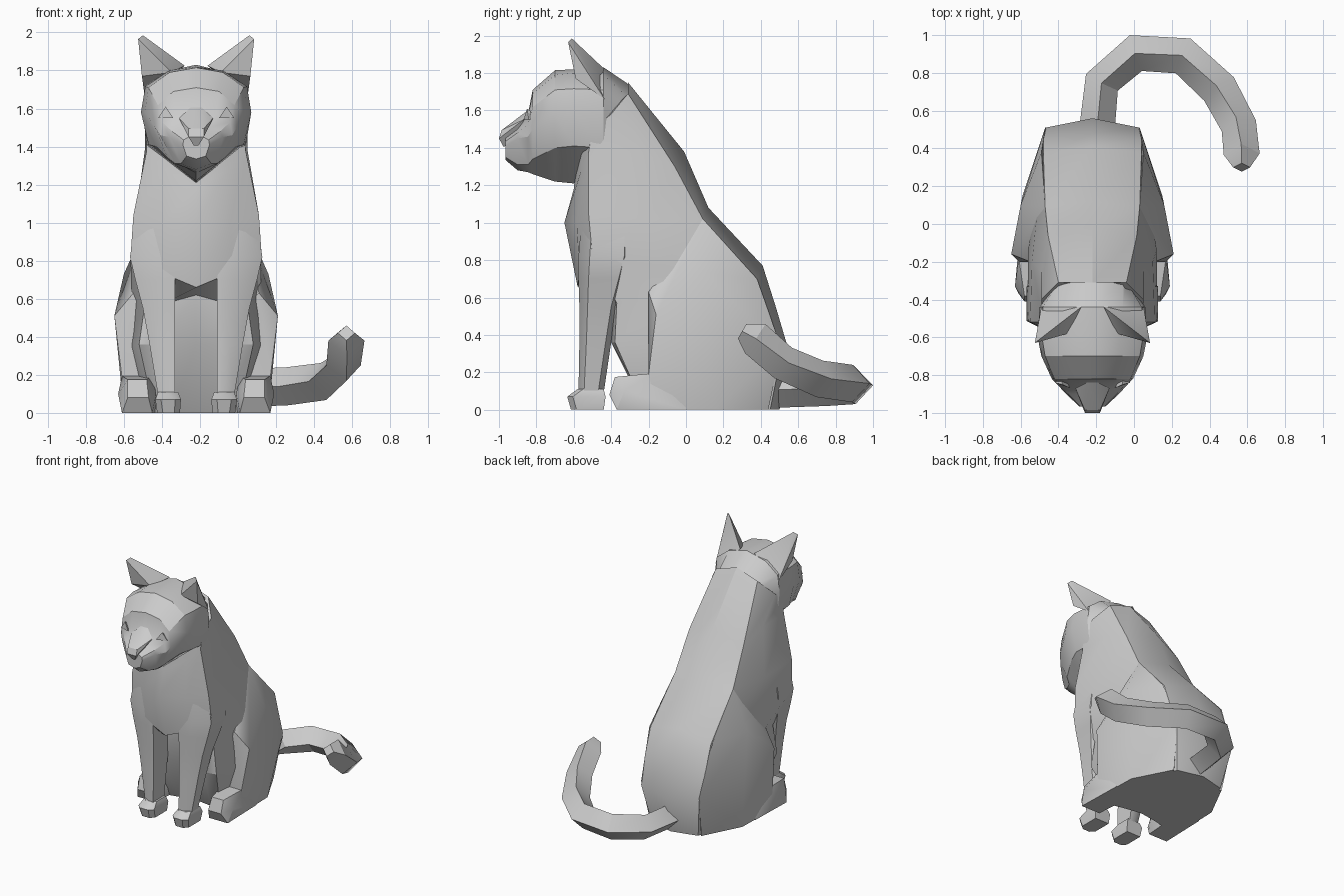
import bpy, bmesh, math
from mathutils import Vector

CX = -0.22   # symmetry plane of the body; the tail swings out to +x


def finish(name, bm, angle=32):
    bmesh.ops.recalc_face_normals(bm, faces=bm.faces)
    me = bpy.data.meshes.new(name)
    bm.to_mesh(me)
    bm.free()
    ob = bpy.data.objects.new(name, me)
    bpy.context.collection.objects.link(ob)
    bpy.ops.object.select_all(action='DESELECT')
    ob.select_set(True)
    bpy.context.view_layer.objects.active = ob
    bpy.ops.object.shade_smooth_by_angle(angle=math.radians(angle))
    return ob


def loft(name, rings):
    """Skin a list of equal-length point rings and cap both ends."""
    bm = bmesh.new()
    vs = [[bm.verts.new((x + CX, y, z)) for x, y, z in r] for r in rings]
    n = len(vs[0])
    for a, b in zip(vs, vs[1:]):
        for i in range(n):
            j = (i + 1) % n
            bm.faces.new((a[i], a[j], b[j], b[i]))
    bm.faces.new(vs[0])
    bm.faces.new(vs[-1])
    return finish(name, bm)


def hull(name, pts):
    bm = bmesh.new()
    for x, y, z in pts:
        bm.verts.new((x + CX, y, z))
    bmesh.ops.convex_hull(bm, input=bm.verts)
    loose = [v for v in bm.verts if not v.link_faces]
    bmesh.ops.delete(bm, geom=loose, context='VERTS')
    return finish(name, bm)


def both(pts):
    """Points plus their mirror images."""
    return [(s * x, y, z) for s in (1, -1) for x, y, z in pts]


def sym_ring(half):
    """Half ring (first and last point on the centre plane) to full ring."""
    return half + [(-x, y, z) for x, y, z in half[-2:0:-1]]


# Torso: back centre, back edge, flank, shoulder, chest edge, chest centre
loft("torso", [sym_ring(r) for r in (
    [(0, -.31, 1.75), (.18, -.31, 1.69), (.27, -.40, 1.58), (.265, -.5, 1.5), (.16, -.56, 1.42), (0, -.58, 1.38)],
    [(0, -.01, 1.38), (.235, -.06, 1.30), (.27, -.25, 1.38), (.26, -.52, 1.38), (.165, -.56, 1.28), (0, -.6, 1.18)],
    [(0, .12, 1.08), (.25, .09, 1.02), (.32, -.2, 1.02), (.33, -.52, 1.04), (.18, -.585, 1.0), (0, -.65, 1.0)],
    [(0, .41, .77), (.26, .38, .70), (.34, -.14, .76), (.345, -.50, .82), (.19, -.57, .74), (0, -.58, .66)],
    [(0, .48, .55), (.26, .45, .5), (.34, -.1, .6), (.27, -.37, .57), (.18, -.40, .57), (0, -.40, .62)],
    [(0, .56, .28), (.25, .51, .3), (.36, -.1, .35), (.30, -.38, .36), (.2, -.40, .36), (0, -.36, .36)],
    [(0, .5, 0), (.2, .45, 0), (.3, 0, 0), (.22, -.22, 0), (.13, -.2, 0), (0, -.18, 0)],
)])

# Head: slices from muzzle to nape; crown, temple, cheek, jaw, throat
head = [(-.965, 1.46, .04, 1.45, .07, 1.41, .05, 1.35, 1.335),
        (-.90, 1.52, .06, 1.50, .14, 1.45, .08, 1.31, 1.28),
        (-.845, 1.58, .11, 1.57, .19, 1.46, .11, 1.31, 1.27),
        (-.82, 1.71, .12, 1.69, .215, 1.50, .15, 1.34, 1.26),
        (-.70, 1.815, .14, 1.79, .27, 1.58, .21, 1.40, 1.22),
        (-.60, 1.82, .14, 1.80, .29, 1.58, .25, 1.41, 1.21),
        (-.44, 1.83, .16, 1.79, .28, 1.58, .26, 1.40, 1.3),
        (-.30, 1.735, .16, 1.66, .18, 1.52, .18, 1.42, 1.35)]
loft("head", [sym_ring([(0, y, a), (bx, y, bz),
                        (bx + .85 * (cx - bx), y, cz + .62 * (bz - cz)),
                        (cx, y, cz), (dx, y, dz), (0, y, e)])
              for y, a, bx, bz, cx, cz, dx, dz, e in head])

# Nose wedge
hull("nose", both([(.03, -.84, 1.605), (.09, -.87, 1.55), (.04, -.985, 1.495),
                   (.04, -1.0, 1.45), (.012, -.975, 1.405), (.03, -.88, 1.45)]))

for s, side in ((1, "right"), (-1, "left")):
    def m(pts):
        return [(s * x, y, z) for x, y, z in pts]

    # Ear
    hull("ear_" + side, m([(.28, -.61, 1.985), (.305, -.63, 1.965), (.06, -.44, 1.825),
                           (.27, -.435, 1.66), (.285, -.59, 1.77), (.13, -.58, 1.79)]))

    # Eye
    hull("eye_" + side, m([(.16, -.85, 1.61), (.12, -.868, 1.55), (.2, -.84, 1.55),
                           (.16, -.78, 1.56)]))

    # Front leg: slices with a bevelled outer front corner
    legs = [(1.0, .15, .32, -.56, -.3), (.82, .12, .348, -.575, -.30),
            (.70, .11, .32, -.575, -.33), (.55, .11, .28, -.57, -.37),
            (.36, .11, .245, -.57, -.40), (.09, .11, .20, -.575, -.44)]
    loft("front_leg_" + side, [m([(a, f, z), (a + .45 * (b - a), f, z),
                                  (b, f + .22 * (k - f), z), (b, k - .03, z),
                                  (b - .05, k, z), (a, k, z)])
                               for z, a, b, f, k in legs])

    # Front paw
    paw = [(0, .085, .205, -.615, -.44), (.07, .08, .215, -.635, -.43),
           (.11, .095, .20, -.58, -.44)]
    loft("front_paw_" + side, [m([(a, k, z), (a, f + .03, z), (a + .03, f, z),
                                  (b - .03, f, z), (b, f + .03, z), (b, k, z)])
                               for z, a, b, f, k in paw])

    # Haunch: flat outer side, chamfered up to the hip
    hull("haunch_" + side, m([(.43, -.16, .51), (.38, .10, .73), (.27, .38, .70),
                              (.25, .51, .33), (.22, .44, 0), (.25, .09, 1.02),
                              (.33, -.2, .63), (.39, -.2, .19), (.38, -.2, 0),
                              (.37, .15, 0), (.2, -.2, .5), (.2, -.2, 0), (.1, .3, 0)]))

    # Hind foot
    hull("hind_foot_" + side, m([(.25, -.41, .08), (.36, -.41, .08), (.26, -.38, .175),
                                 (.36, -.38, .175), (.21, -.33, .1), (.41, -.33, .1),
                                 (.23, -.18, .195), (.39, -.18, .195), (.23, -.37, 0),
                                 (.39, -.37, 0), (.2, 0, 0), (.38, 0, 0), (.3, 0, .2)]))

# Tail: diamond section swept along a polyline
path = [(-.2, .46, .105, .95), (-.17, .75, .115, .95), (.01, .905, .13, 1), (.26, .89, .14, 1),
        (.45, .715, .165, 1), (.555, .52, .25, .95), (.57, .37, .38, .95), (.57, .30, .42, .45)]
pts = [Vector(p[:3]) for p in path]
rings = []
for i, p in enumerate(pts):
    d0 = (p - pts[max(i - 1, 0)]).normalized()
    d1 = (pts[min(i + 1, len(pts) - 1)] - p).normalized()
    t = (d0 + d1).normalized()
    u = t.cross(Vector((0, 0, 1))).normalized()
    v = u.cross(t)
    r = .1 * path[i][3]
    rings.append([tuple(p + u * r * math.cos(k * math.pi / 2) + v * r * math.sin(k * math.pi / 2)
                        - Vector((CX, 0, 0))) for k in range(4)])
loft("tail", rings)
